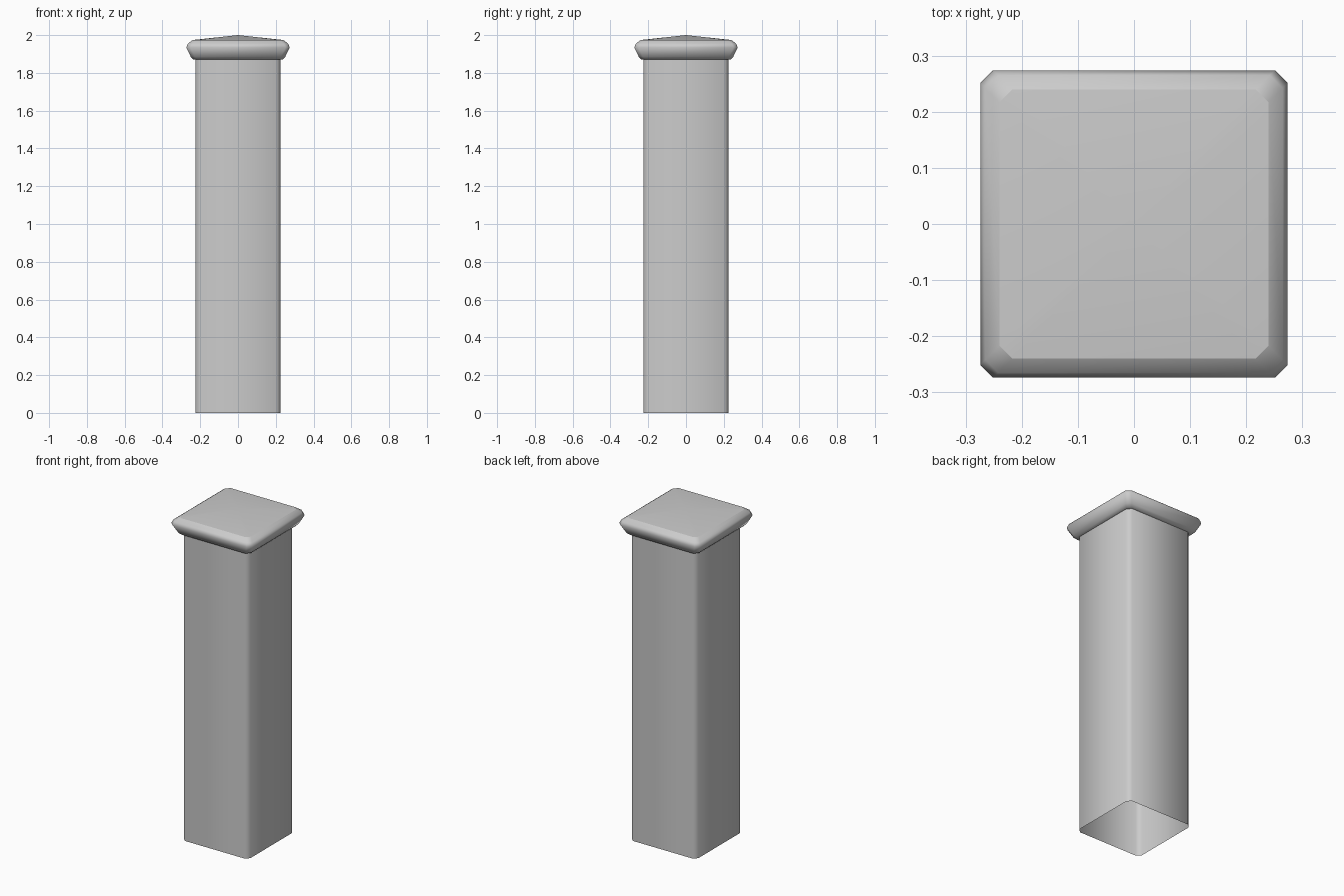
import bpy
import bmesh

if "Cube" in bpy.data.objects:
    bpy.data.objects.remove(bpy.data.objects["Cube"], do_unlink=True)

# One plain grey for the whole post
GREY = (0.6, 0.6, 0.6, 1.0)
grey = bpy.data.materials.new("plain_grey")
grey.use_nodes = True
grey.diffuse_color = GREY
grey.node_tree.nodes["Principled BSDF"].inputs["Base Color"].default_value = GREY

CHAMFER = 0.023


def add_ring(bm, half, z):
    """Square outline with clipped corners, counter-clockwise."""
    inner = half - CHAMFER
    corner = [(half, -inner), (half, inner)]
    points = []
    for _ in range(4):
        points += corner
        corner = [(-y, x) for x, y in corner]
    return [bm.verts.new((x, y, z)) for x, y in points]


def build(name, profile, sharp_levels=(), apex=None):
    """Loft clipped squares through (half width, height) pairs."""
    bm = bmesh.new()
    rings = [add_ring(bm, half, z) for half, z in profile]
    n = len(rings[0])
    for low, high in zip(rings, rings[1:]):
        for i in range(n):
            j = (i + 1) % n
            bm.faces.new((low[i], low[j], high[j], high[i]))
    if apex is not None:
        tip = bm.verts.new((0, 0, apex))
        for i in range(n):
            bm.faces.new((rings[-1][i], rings[-1][(i + 1) % n], tip))
    for face in bm.faces:
        face.smooth = True
    for level in sharp_levels:
        ring = set(rings[level])
        for edge in bm.edges:
            if set(edge.verts) <= ring:
                edge.smooth = False
    mesh = bpy.data.meshes.new(name)
    bm.to_mesh(mesh)
    bm.free()
    mesh.materials.append(grey)
    obj = bpy.data.objects.new(name, mesh)
    bpy.context.collection.objects.link(obj)
    return obj


# Hollow shaft, open at the foot
build("post_shaft", [(0.225, 0.0), (0.225, 1.87)])

# Overhanging rounded cap with a shallow pyramid top
build("post_cap",
      [(0.225, 1.87), (0.237, 1.872), (0.25, 1.885), (0.274, 1.935),
       (0.265, 1.955), (0.24, 1.974)],
      sharp_levels=(0, -1), apex=2.0)
